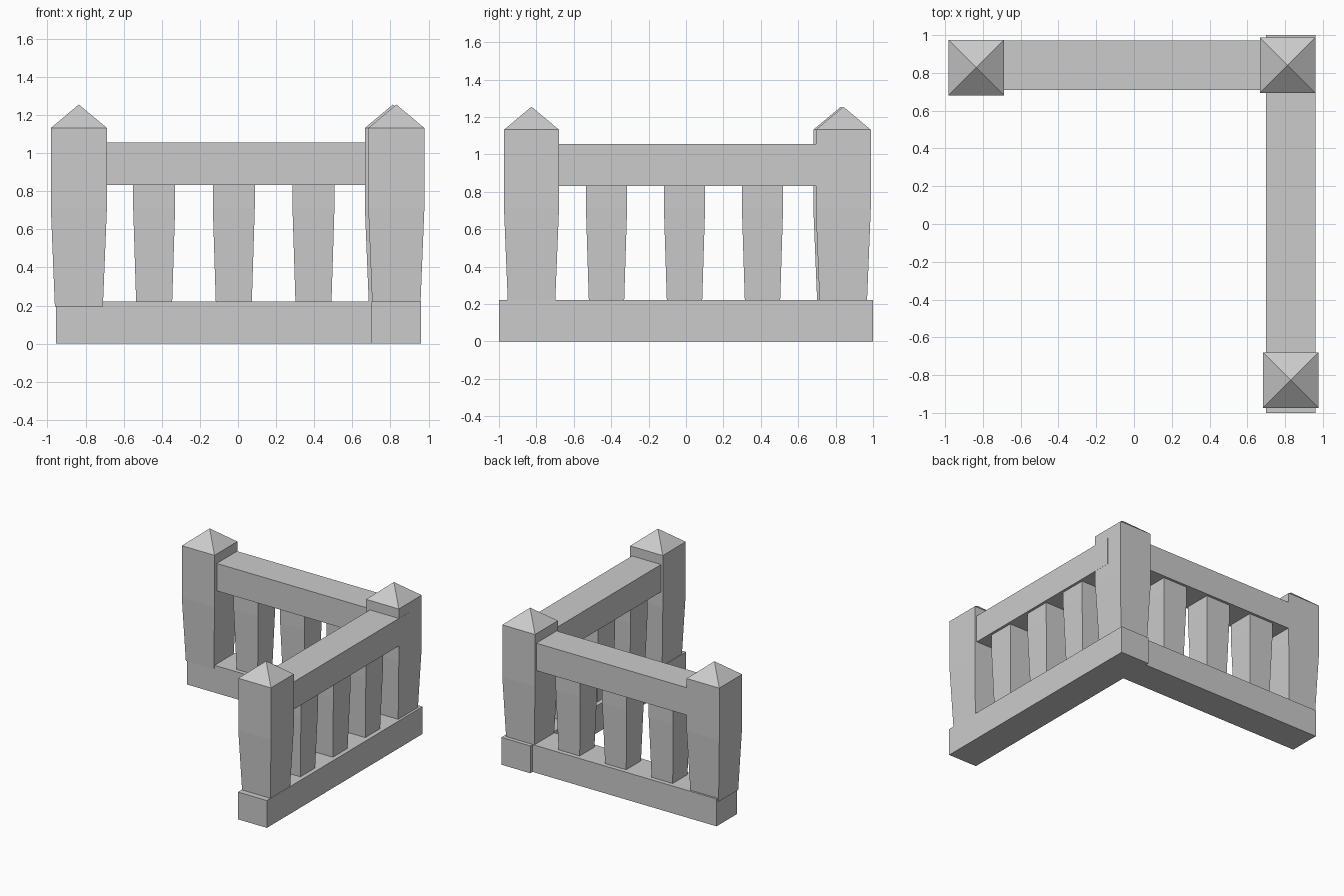
import bpy, bmesh

if "Cube" in bpy.data.objects:
    bpy.data.objects.remove(bpy.data.objects["Cube"])


def finish(name, bm):
    bmesh.ops.recalc_face_normals(bm, faces=bm.faces)
    mesh = bpy.data.meshes.new(name)
    bm.to_mesh(mesh)
    bm.free()
    obj = bpy.data.objects.new(name, mesh)
    bpy.context.collection.objects.link(obj)
    return obj


def beam(name, x0, x1, y0, y1, z0, z1):
    bm = bmesh.new()
    bmesh.ops.create_cube(bm, size=1)
    for v in bm.verts:
        v.co = ((x0 + x1) / 2 + v.co.x * (x1 - x0),
                (y0 + y1) / 2 + v.co.y * (y1 - y0),
                (z0 + z1) / 2 + v.co.z * (z1 - z0))
    return finish(name, bm)


def square_column(name, x, y, profile, apex=None):
    """Stack square rings of (half width, z); close with a pyramid or a flat top."""
    bm = bmesh.new()
    rings = [[bm.verts.new((x + sx * h, y + sy * h, z))
              for sx, sy in ((-1, -1), (1, -1), (1, 1), (-1, 1))]
             for h, z in profile]
    bm.faces.new(rings[0])
    for low, high in zip(rings, rings[1:]):
        for i in range(4):
            j = (i + 1) % 4
            bm.faces.new((low[i], low[j], high[j], high[i]))
    if apex is None:
        bm.faces.new(rings[-1])
    else:
        tip = bm.verts.new((x, y, apex))
        for i in range(4):
            bm.faces.new((rings[-1][i], rings[-1][(i + 1) % 4], tip))
    return finish(name, bm)


# Base beams, meeting at the back right corner
beam("base_side", 0.70, 0.96, -1.0, 1.0, 0, 0.222)
beam("base_back", -0.955, 0.70, 0.71, 0.971, 0, 0.222)

# Top rails, ending inside the posts
beam("rail_side", 0.70, 0.961, -0.82, 0.84, 0.832, 1.055)
beam("rail_back", -0.83, 0.81, 0.71, 0.971, 0.832, 1.055)

# Tapered posts with pyramid caps
post_profile = [(0.126, 0.195), (0.147, 0.71), (0.147, 1.132)]
for name, x, y in (("post_back_left", -0.835, 0.828),
                   ("post_corner", 0.813, 0.841),
                   ("post_front", 0.831, -0.826)):
    square_column(name, x, y, post_profile, apex=1.255)

# Tapered balusters between base and rail
baluster_profile = [(0.094, 0.2), (0.11, 0.71), (0.11, 0.85)]
for i in range(3):
    square_column(f"baluster_back_{i + 1}", -0.44 + i * 0.418, 0.84, baluster_profile)
    square_column(f"baluster_side_{i + 1}", 0.83, -0.425 + i * 0.417, baluster_profile)
